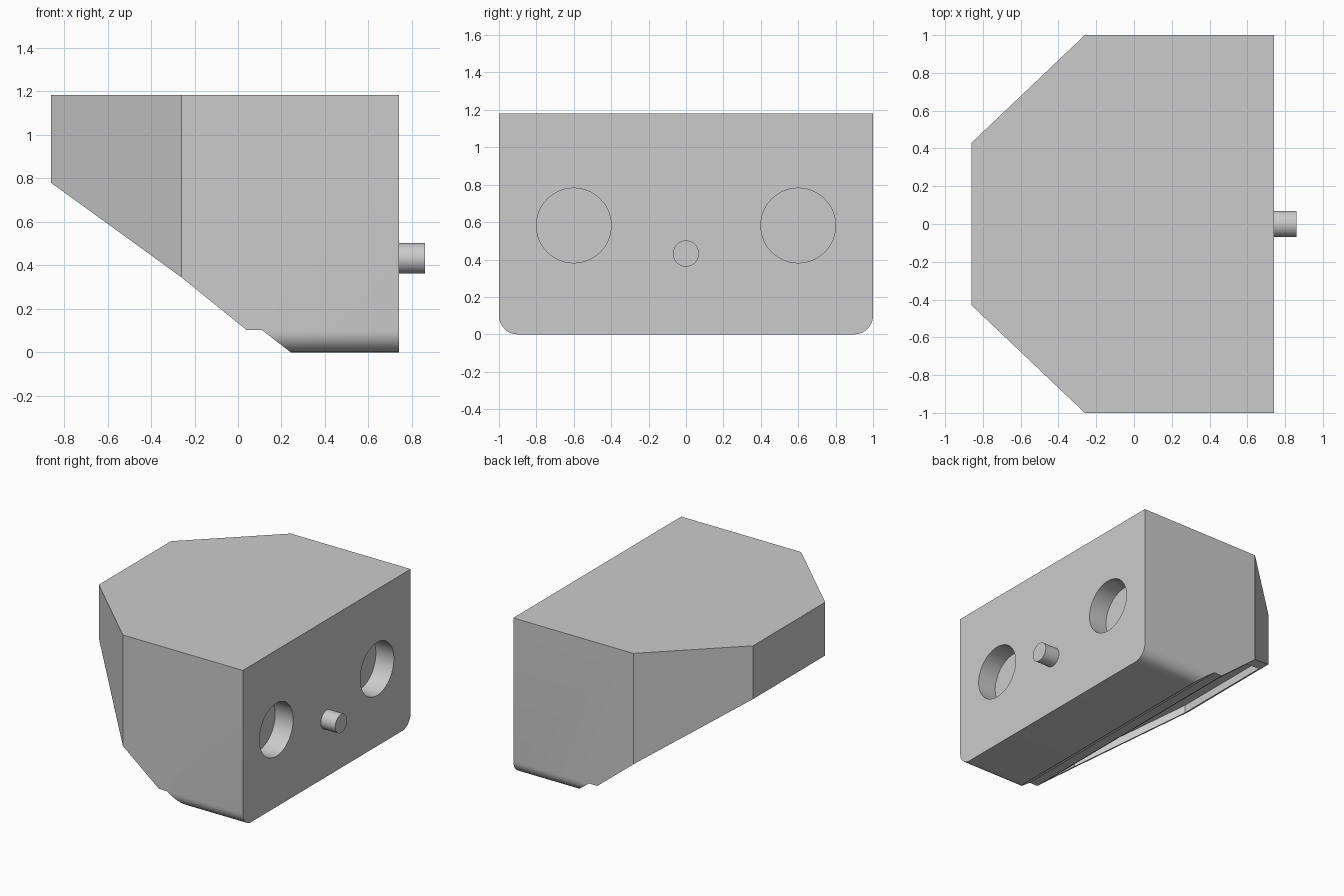
import bpy, bmesh
from math import sin, cos, pi, radians

if "Cube" in bpy.data.objects:
    bpy.data.objects.remove(bpy.data.objects["Cube"])


def prism(name, low, high):
    """Closed solid between two matching outlines."""
    bm = bmesh.new()
    a = [bm.verts.new(p) for p in low]
    b = [bm.verts.new(p) for p in high]
    bm.faces.new(a)
    bm.faces.new(b)
    n = len(a)
    for i in range(n):
        j = (i + 1) % n
        bm.faces.new((a[i], a[j], b[j], b[i]))
    bmesh.ops.recalc_face_normals(bm, faces=bm.faces)
    me = bpy.data.meshes.new(name)
    bm.to_mesh(me)
    bm.free()
    ob = bpy.data.objects.new(name, me)
    bpy.context.collection.objects.link(ob)
    return ob


def rod(name, r, x0, x1, y, z, n=48):
    """Round bar along x."""
    ring = [(y + r * cos(2 * pi * i / n), z + r * sin(2 * pi * i / n)) for i in range(n)]
    return prism(name, [(x0, *p) for p in ring], [(x1, *p) for p in ring])


def activate(ob):
    bpy.ops.object.select_all(action='DESELECT')
    ob.select_set(True)
    bpy.context.view_layer.objects.active = ob


def cut(ob, tool, op):
    mod = ob.modifiers.new("cut", 'BOOLEAN')
    mod.object, mod.operation, mod.solver = tool, op, 'EXACT'
    activate(ob)
    bpy.ops.object.modifier_apply(modifier=mod.name)
    bpy.data.objects.remove(tool)


def smooth(ob):
    activate(ob)
    bpy.ops.object.shade_smooth_by_angle(angle=radians(25))


# body: cross-section with rounded lower edges
arc = [(0.9 + 0.1 * sin(pi / 2 * i / 10), 0.1 - 0.1 * cos(pi / 2 * i / 10)) for i in range(11)]
section = arc + [(1, 1.5)]
section += [(-y, z) for y, z in reversed(section)]
body = prism("body", [(-1.5, *p) for p in section], [(1.5, *p) for p in section])

# side outline: sloping underside with small ledge
side = [(-1.2, 1.0265), (-0.26, 0.345), (0.04, 0.102), (0.11, 0.102),
        (0.305, -0.048), (0.305, -0.2), (2, -0.2), (2, 2), (-1.2, 2)]
cut(body, prism("side_cutter", [(x, -1.5, z) for x, z in side],
                [(x, 1.5, z) for x, z in side]), 'INTERSECT')

# plan outline: chamfered far corners and flat top
half = [(0.74, 1.2), (-0.05, 1.2), (-0.86, 0.43)]
plan = half + [(x, -y) for x, y in reversed(half)]
cut(body, prism("plan_cutter", [(x, y, -1) for x, y in plan],
                [(x, y, 1.182) for x, y in plan]), 'INTERSECT')

# shallow recess with a rim in the sloping underside
half = [(0.0, 0.93), (-0.24, 0.93), (-0.80, 0.40)]
inset = half + [(x, -y) for x, y in reversed(half)]
slope = lambda x: 0.345 - 0.725 * (x + 0.26)
cut(body, prism("recess_cutter", [(x, y, slope(x) - 0.3) for x, y in inset],
                [(x, y, slope(x) + 0.06) for x, y in inset]), 'DIFFERENCE')

# two round sockets
for s in (-1, 1):
    cut(body, rod("socket_cutter", 0.2, 0.59, 1.0, 0.6 * s, 0.582), 'DIFFERENCE')
smooth(body)

# centre pin
smooth(rod("pin", 0.07, 0.70, 0.86, 0, 0.432))
